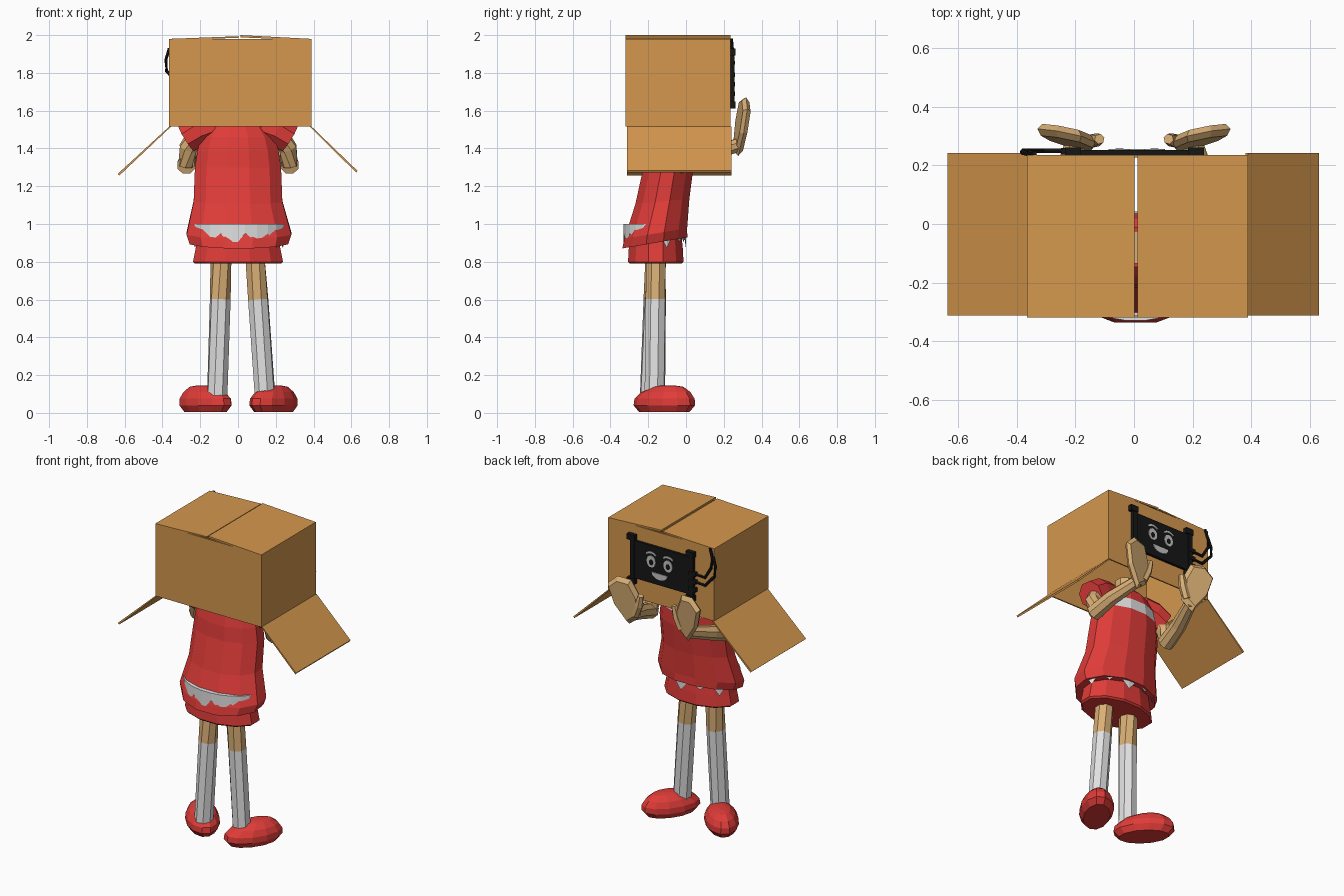
import bpy, bmesh, math
from mathutils import Vector, Matrix

if "Cube" in bpy.data.objects:
    bpy.data.objects.remove(bpy.data.objects["Cube"])


def material(name, rgb):
    m = bpy.data.materials.new(name)
    m.use_nodes = True
    color = (*rgb, 1)
    m.diffuse_color = color
    m.node_tree.nodes["Principled BSDF"].inputs["Base Color"].default_value = color
    return m


CARD = material("cardboard", (.66, .31, .075))
RED = material("red cloth", (.74, .045, .04))
SKIN = material("skin", (.70, .43, .18))
WHITE = material("white cloth", (.75, .75, .75))
BLACK = material("black plastic", (.008, .008, .008))
GREY = material("screen grey", (.55, .55, .55))


def finish(name, bm, *mats):
    bmesh.ops.recalc_face_normals(bm, faces=bm.faces)
    mesh = bpy.data.meshes.new(name)
    bm.to_mesh(mesh)
    bm.free()
    for m in mats:
        mesh.materials.append(m)
    ob = bpy.data.objects.new(name, mesh)
    bpy.context.collection.objects.link(ob)
    return ob


def loft(name, rings, *mats, rule=None):
    """Skin a stack of equal-sized point rings and cap both ends."""
    bm = bmesh.new()
    rows = [[bm.verts.new(p) for p in r] for r in rings]
    n = len(rows[0])
    for a, b in zip(rows, rows[1:]):
        for i in range(n):
            j = (i + 1) % n
            bm.faces.new((a[i], a[j], b[j], b[i]))
    bm.faces.new(rows[0][::-1])
    bm.faces.new(rows[-1])
    bmesh.ops.recalc_face_normals(bm, faces=bm.faces)
    if rule:
        for f in bm.faces:
            f.material_index = rule(f.calc_center_median(), f.normal)
    return finish(name, bm, *mats)


def ellipse(cx, cy, z, rx, ry, slope=0, n=12):
    pts = []
    for i in range(n):
        t = 2 * math.pi * (i + .5) / n
        dy = ry * math.sin(t)
        pts.append(Vector((cx + rx * math.cos(t), cy + dy, z + slope * dy)))
    return pts


def tube(name, path, radii, *mats, n=8, rule=None):
    path = [Vector(p) for p in path]
    rings = []
    for i, p in enumerate(path):
        d = path[min(i + 1, len(path) - 1)] - path[max(i - 1, 0)]
        q = d.to_track_quat('Z', 'Y')
        rings.append([p + q @ v for v in ellipse(0, 0, 0, radii[i], radii[i], n=n)])
    return loft(name, rings, *mats, rule=rule)


def block(name, lo, hi, mat):
    lo, hi = Vector(lo), Vector(hi)
    bm = bmesh.new()
    size = Matrix.Diagonal((*(hi - lo), 1))
    bmesh.ops.create_cube(bm, size=1, matrix=Matrix.Translation((lo + hi) / 2) @ size)
    return finish(name, bm, mat)


def slab(name, outline, y0, y1, mat):
    """Extrude an (x, z) outline along y."""
    return loft(name, [[(x, y, z) for x, z in outline] for y in (y0, y1)], mat)


def arc(cx, cz, rx, rz, start=0, end=360, n=14):
    step = math.radians(end - start) / (n if end - start == 360 else n - 1)
    a = math.radians(start)
    return [(cx + rx * math.cos(a + step * i), cz + rz * math.sin(a + step * i)) for i in range(n)]


# Cardboard box: four walls, two lid halves with a seam, open underneath
X0, X1, Y0, Y1, ZB, ZT, T = -.365, .39, -.32, .235, 1.515, 1.98, .008
block("box_front_wall", (X0, Y0, ZB), (X1, Y0 + T, ZT), CARD)
block("box_back_wall", (X0, Y1 - T, ZB), (X1, Y1, ZT), CARD)
block("box_right_wall", (X0, Y0, ZB), (X0 + T, Y1, ZT), CARD)
block("box_left_wall", (X1 - T, Y0, ZB), (X1, Y1, ZT), CARD)
slab("lid_right", [(X0, ZT - T), (.002, 1.986), (.002, 1.994), (X0, ZT)], Y0, Y1, CARD)
slab("lid_left", [(X1, ZT - T), (.012, 1.988), (.012, 2.0), (X1, ZT)], Y0, Y1, CARD)
slab("flap_right", [(X0, ZB), (-.637, 1.265), (-.628, 1.257), (X0 + .01, ZB)], Y0 + .008, Y1 + .007, CARD)
slab("flap_left", [(X1, ZB), (.632, 1.282), (.626, 1.272), (X1 - .01, ZB)], Y0 + .008, Y1 + .007, CARD)

# Screen with posts, plugs and hanging cables
block("screen_panel", (-.2, Y1, 1.65), (.2, .252, 1.89), BLACK)
for side, x in (("left", .205), ("right", -.215)):
    block("screen_post_" + side, (x - .014, Y1, 1.62), (x + .014, .258, 1.92), BLACK)
    for z in (1.63, 1.91):
        block("screen_clamp_" + side, (x - .02, Y1, z - .018), (x + .034, .262, z + .018), BLACK)
for z in (1.69, 1.74, 1.79):
    block("cable_plug", (-.25, .238, z - .012), (-.2, .26, z + .012), BLACK)
for z, out in ((1.74, -.378), (1.79, -.355)):
    tube("cable", [(-.23, .25, z), (-.31, .25, z - .005), (out, .25, z + .07),
                   (out - .004, .245, z + .13), (out + .015, .24, z + .19)],
         [.009] * 5, BLACK, n=6)

# Drawn face on the screen
for x in (-.05, .07):
    slab("eye", arc(x, 1.79, .032, .038), .25, .256, GREY)
    slab("pupil", arc(x, 1.785, .014, .018), .255, .258, BLACK)
    slab("eyebrow", arc(x, 1.82, .042, .034, 30, 150, 8) + arc(x, 1.82, .036, .022, 150, 30, 8),
         .25, .256, GREY)
slab("mouth", arc(.01, 1.725, .056, .04, 180, 360, 10), .25, .256, GREY)

# Jacket with white neckline
loft("jacket", [ellipse(*r) for r in (
    (.005, -.165, .90, .27, .178, .17), (.005, -.16, .95, .287, .172, .17),
    (0, -.125, 1.12, .243, .148, .1), (0, -.093, 1.3, .236, .137),
    (0, -.088, 1.39, .222, .135), (0, -.085, 1.46, .2, .125),
    (0, -.08, 1.53, .14, .1), (0, -.08, 1.56, .07, .07))],
    RED, WHITE, rule=lambda c, n: int(1.39 < c.z < 1.46 and n.y > .4))
tube("neck", [(0, -.08, 1.54), (0, -.08, 1.64)], [.06, .06], SKIN)

# Jagged white shirt tail above the skirt
tail = ellipse(.005, -.165, .95, .252, .166, n=24)
points = [Vector((p.x, p.y, .873 if i % 4 == 1 else .905 if i % 2 else .95)) for i, p in enumerate(tail)]
loft("shirt_tail", [points, [p + Vector((0, 0, .05)) for p in tail]], WHITE)
loft("skirt", [ellipse(*r) for r in (
    (0, -.16, .79, .235, .142), (0, -.16, .80, .247, .152),
    (0, -.16, .87, .232, .148), (0, -.16, .95, .22, .14))], RED)


def shoe(name, cx, cy, angle):
    turn = Matrix.Translation((cx, cy, 0)) @ Matrix.Rotation(math.radians(angle), 4, 'Z')
    rows = ((0, .005, .078, .15), (0, .04, .1, .182), (.002, .075, .098, .178),
            (.01, .11, .08, .145), (.025, .138, .048, .09), (.025, .145, .02, .04))
    loft(name, [[turn @ p for p in ellipse(0, dy, z, rx, ry)] for dy, z, rx, ry in rows], RED)


def sock_rule(c, n):
    return int(c.z < .6)


# Legs with long socks, and turned-out shoes
tube("right_leg", [(-.11, -.19, .09), (-.094, -.17, .6), (-.09, -.16, .82)],
     [.056, .056, .055], SKIN, WHITE, rule=sock_rule)
tube("left_leg", [(.143, -.165, .09), (.107, -.16, .6), (.09, -.16, .82)],
     [.056, .056, .055], SKIN, WHITE, rule=sock_rule)
shoe("right_shoe", -.172, -.115, 42)
shoe("left_shoe", .188, -.115, -32)

# Arms bent upward, hands held beside the screen
PALM = [(.33, 1.61), (.265, 1.67), (.18, 1.66), (.13, 1.55), (.135, 1.42), (.21, 1.36), (.295, 1.48)]
for side, s in (("right", -1), ("left", 1)):
    tube(side + "_sleeve", [(s * .12, -.085, 1.52), (s * .2, -.08, 1.495), (s * .272, -.07, 1.45)],
         [.07, .085, .082], RED)
    tube(side + "_upper_arm", [(s * .2, -.08, 1.5), (s * .265, -.05, 1.4), (s * .272, -.02, 1.31)],
         [.05, .05, .045], SKIN)
    tube(side + "_forearm", [(s * .275, -.04, 1.31), (s * .255, .1, 1.36), (s * .2, .28, 1.42)],
         [.05, .046, .036], SKIN)
    rings = []
    for dy, k in ((-.02, .88), (0, 1), (.022, .82)):
        ring = []
        for x, z in PALM:
            x, z = .23 + (x - .23) * k, 1.52 + (z - 1.52) * k
            ring.append((s * x, .278 + dy + (x - .15) * .2 + (z - 1.5) * .1, z))
        rings.append(ring)
    loft(side + "_palm", rings, SKIN)
    tube(side + "_thumb", [(s * .165, .28, 1.43), (s * .135, .285, 1.5), (s * .118, .29, 1.57)],
         [.026, .026, .018], SKIN, n=6)
